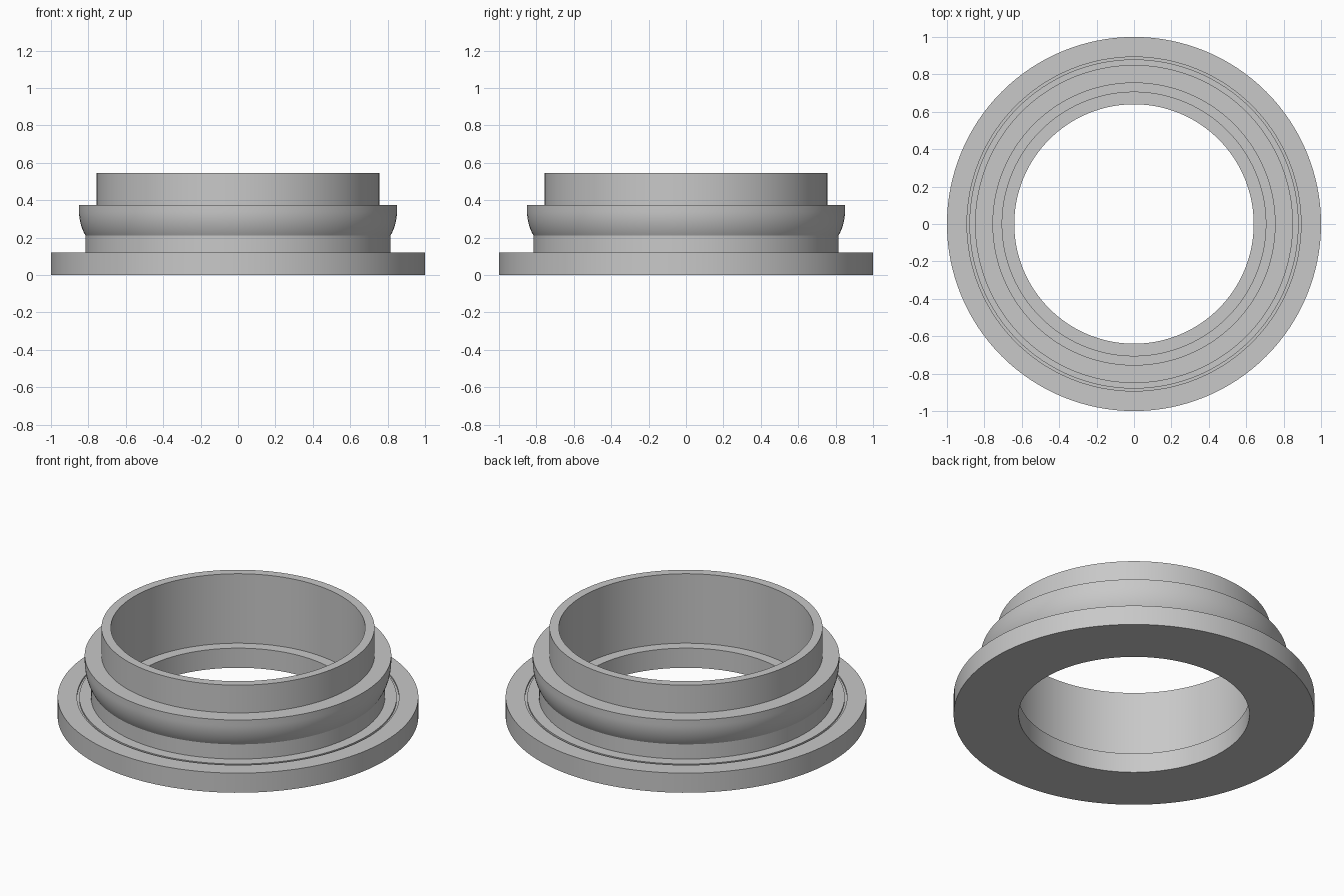
import bpy, bmesh
from math import pi, sin, cos, radians

cube = bpy.data.objects.get("Cube")
if cube:
    bpy.data.objects.remove(cube, do_unlink=True)

grey = bpy.data.materials.new("plain grey")
grey.use_nodes = True
colour = (0.58, 0.58, 0.58, 1)
grey.diffuse_color = colour
grey.node_tree.nodes["Principled BSDF"].inputs["Base Color"].default_value = colour


def lathe(name, profile, steps=128):
    """Revolve a closed (radius, height) outline about z."""
    bm = bmesh.new()
    verts = [bm.verts.new((r, 0, z)) for r, z in profile]
    edges = [bm.edges.new((a, b)) for a, b in zip(verts, verts[1:] + verts[:1])]
    bmesh.ops.spin(bm, geom=verts + edges, cent=(0, 0, 0), axis=(0, 0, 1),
                   angle=2 * pi, steps=steps)
    bmesh.ops.remove_doubles(bm, verts=bm.verts, dist=1e-5)
    bmesh.ops.recalc_face_normals(bm, faces=bm.faces)
    mesh = bpy.data.meshes.new(name)
    bm.to_mesh(mesh)
    bm.free()
    mesh.materials.append(grey)
    obj = bpy.data.objects.new(name, mesh)
    bpy.context.collection.objects.link(obj)
    bpy.ops.object.select_all(action="DESELECT")
    obj.select_set(True)
    bpy.context.view_layer.objects.active = obj
    bpy.ops.object.shade_smooth_by_angle(angle=radians(20))
    return obj


# Flange, with a fine groove in its top face
base_top = 0.12
flange = [(0.64, 0), (1, 0), (1, base_top)]
groove = [(0.893, base_top), (0.893, 0.11), (0.88, 0.11), (0.88, base_top)]

# Rounded underside of the bulging collar
bulge_r, bulge_z, arc_r = 0.85, 0.34, 0.26
bulge = [(bulge_r - arc_r * (1 - cos(a)), bulge_z - arc_r * sin(a))
         for a in (radians(30) * i / 10 for i in range(10, -1, -1))]

# Neck below the collar, upper rim, and bore with its inner ledge
neck = [(bulge[0][0], base_top)]
rim = [(bulge_r, 0.375), (0.757, 0.375), (0.757, 0.545), (0.705, 0.545)]
bore = [(0.705, base_top), (0.64, base_top)]

lathe("flanged_ring", flange + groove + neck + bulge + rim + bore)
